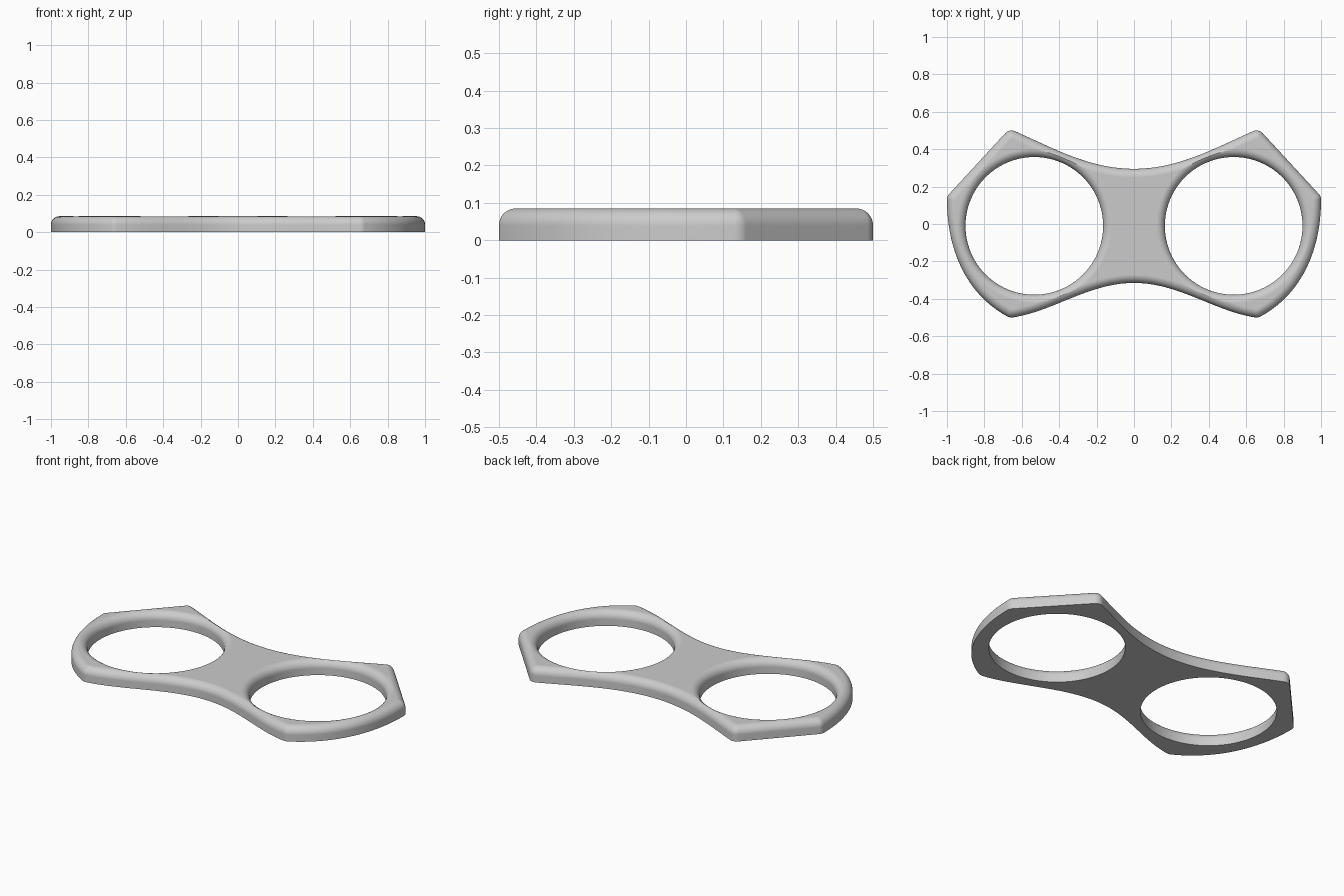
import bpy, bmesh
from math import sin, cos, pi, radians
from mathutils import Vector

cube = bpy.data.objects.get("Cube")
if cube:
    bpy.data.objects.remove(cube, do_unlink=True)

HEIGHT, ROUND = 0.085, 0.045
HOLE_R, HOLE_X, HOLE_Y = 0.368, 0.533, -0.01
STEPS = 10

grey = bpy.data.materials.new("plain grey")
grey.use_nodes = True
grey.diffuse_color = (0.6, 0.6, 0.6, 1)
grey.node_tree.nodes["Principled BSDF"].inputs["Base Color"].default_value = (0.6, 0.6, 0.6, 1)


def bezier(a, b, c, d, n):
    """Points and outward normals along a clockwise cubic curve."""
    a, b, c, d = map(Vector, (a, b, c, d))
    out = []
    for i in range(n + 1):
        t = i / n
        s = 1 - t
        p = a * s**3 + b * 3 * s * s * t + c * 3 * s * t * t + d * t**3
        v = ((b - a) * s * s + (c - b) * 2 * s * t + (d - c) * t * t).normalized()
        out.append((p, Vector((-v.y, v.x))))
    return out


def build(name, rings):
    """Closed solid from a stack of matching rings of points."""
    bm = bmesh.new()
    loops = [[bm.verts.new(p) for p in ring] for ring in rings]
    n = len(loops[0])
    for low, high in zip(loops, loops[1:]):
        for i in range(n):
            j = (i + 1) % n
            bm.faces.new((low[i], low[j], high[j], high[i]))
    bm.faces.new(loops[0])
    bm.faces.new(loops[-1])
    bmesh.ops.remove_doubles(bm, verts=bm.verts, dist=1e-5)
    bmesh.ops.recalc_face_normals(bm, faces=bm.faces)
    mesh = bpy.data.meshes.new(name)
    bm.to_mesh(mesh)
    bm.free()
    mesh.materials.append(grey)
    obj = bpy.data.objects.new(name, mesh)
    bpy.context.collection.objects.link(obj)
    return obj


# Inner outline of the right half: waist, upper corner, side corner, lower corner, waist
top, side, low = (0.655, 0.455), (0.955, 0.13), (0.655, -0.455)
edges = [
    bezier((0, 0.25), (0.25, 0.25), (0.45, 0.365), top, 28),
    bezier(top, (0.755, 0.347), (0.855, 0.238), side, 8),
    bezier(side, (0.955, -0.1), (0.875, -0.335), low, 28),
    bezier(low, (0.45, -0.425), (0.25, -0.27), (0, -0.27), 28),
]

# Join the edges, fanning the normals round each corner
half = []
for edge in edges:
    if half:
        corner, before = half[-1]
        for i in range(1, 8):
            half.append((corner, before.slerp(edge[0][1], i / 8)))
    half += edge if not half else edge[0:]
mirrored = [(Vector((-p.x, p.y)), Vector((-n.x, n.y))) for p, n in reversed(half[1:-1])]
outline = half + mirrored

# Plate with straight walls and a rounded upper edge
arc = [i / STEPS * pi / 2 for i in range(STEPS + 1)]
layers = [(ROUND, 0)] + [(ROUND * cos(a), HEIGHT - ROUND + ROUND * sin(a)) for a in arc]
plate = build("ring_plate", [[(*(p + n * t), z) for p, n in outline] for t, z in layers])

# Finger holes, flared at the top to round their upper rims
flare = [(HOLE_R, -0.1)]
flare += [(HOLE_R + ROUND * (1 - cos(a)), HEIGHT - ROUND + ROUND * sin(a)) for a in arc]
flare += [(HOLE_R + ROUND, HEIGHT + 0.1)]
bpy.context.view_layer.objects.active = plate
for sign in (-1, 1):
    cutter = build("hole_cutter", [
        [(sign * HOLE_X + r * cos(k * pi / 48), HOLE_Y + r * sin(k * pi / 48), z)
         for k in range(96)] for r, z in flare])
    cutter.hide_render = True
    mod = plate.modifiers.new("hole", "BOOLEAN")
    mod.operation = "DIFFERENCE"
    mod.solver = "EXACT"
    mod.object = cutter
    bpy.ops.object.modifier_apply(modifier=mod.name)
    bpy.data.objects.remove(cutter, do_unlink=True)

# Smooth rounds, crisp bottom edge, flat faces kept flat
plate.select_set(True)
bpy.ops.object.shade_smooth_by_angle(angle=radians(30))
weighted = plate.modifiers.new("flat faces", "WEIGHTED_NORMAL")
weighted.keep_sharp = True
